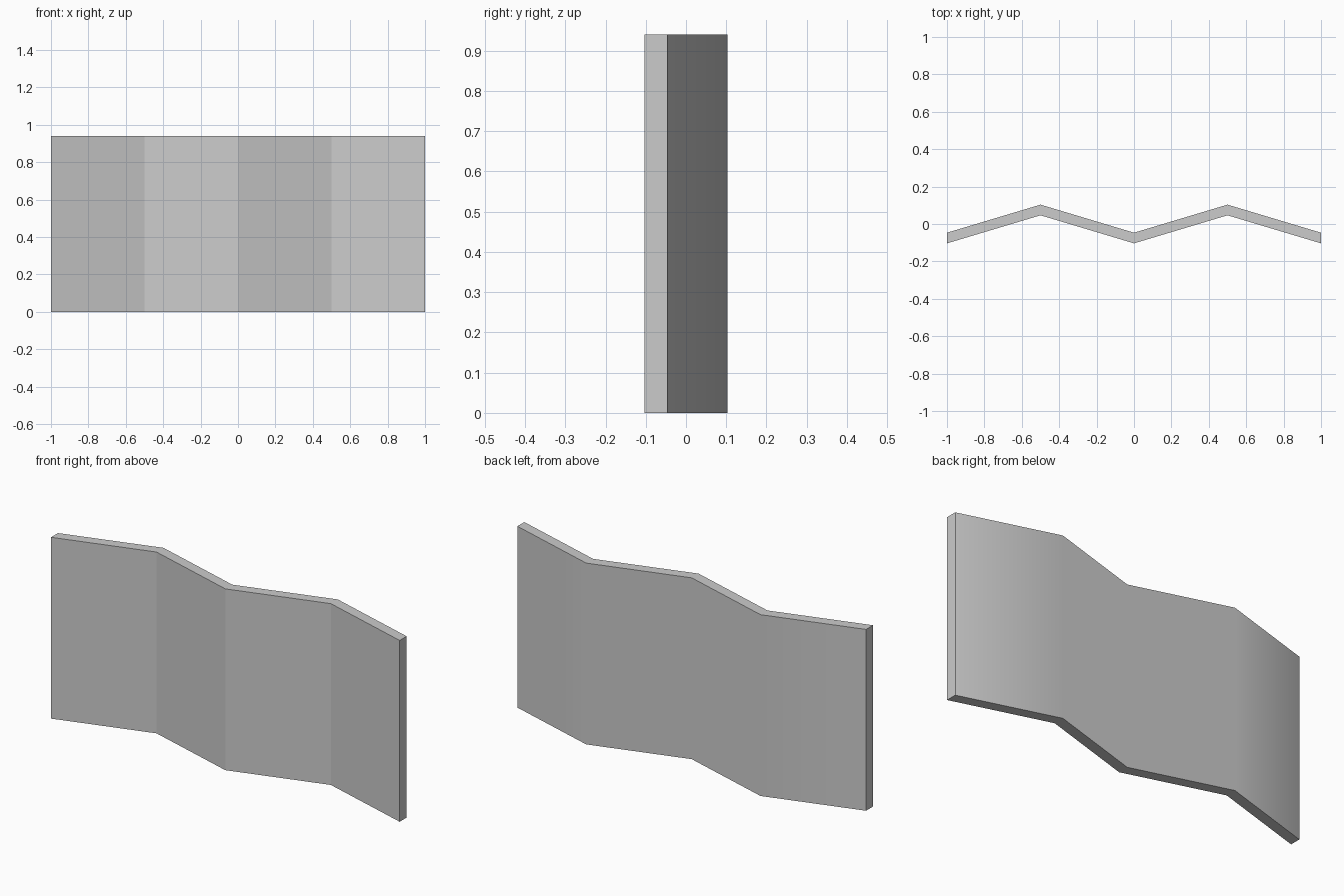
import bpy, bmesh, math

if "Cube" in bpy.data.objects:
    bpy.data.objects.remove(bpy.data.objects["Cube"])

HEIGHT, THICK, FOLD = 0.94, 0.057, 0.15
XS = [-1, -0.5, 0, 0.5, 1]

# Zigzag footprint: front line left to right, back line right to left
low = -(FOLD + THICK) / 2
front = [(x, low + FOLD * (i % 2)) for i, x in enumerate(XS)]
back = [(x, y + THICK) for x, y in reversed(front)]

# Folded panel: extrude the footprint upwards
bm = bmesh.new()
base = bm.faces.new([bm.verts.new((x, y, 0)) for x, y in front + back])
top = bmesh.ops.extrude_face_region(bm, geom=[base], use_keep_orig=True)["geom"]
bmesh.ops.translate(bm, vec=(0, 0, HEIGHT),
                    verts=[v for v in top if isinstance(v, bmesh.types.BMVert)])
bmesh.ops.recalc_face_normals(bm, faces=bm.faces)

# Crisp folds on the front, soft shading across the back
for f in bm.faces:
    f.smooth = f.normal.y > 0.5
for e in bm.edges:
    e.smooth = e.calc_face_angle(0) < math.radians(40)

mesh = bpy.data.meshes.new("folded_panel")
bm.to_mesh(mesh)
bm.free()
panel = bpy.data.objects.new("folded_panel", mesh)
bpy.context.collection.objects.link(panel)
